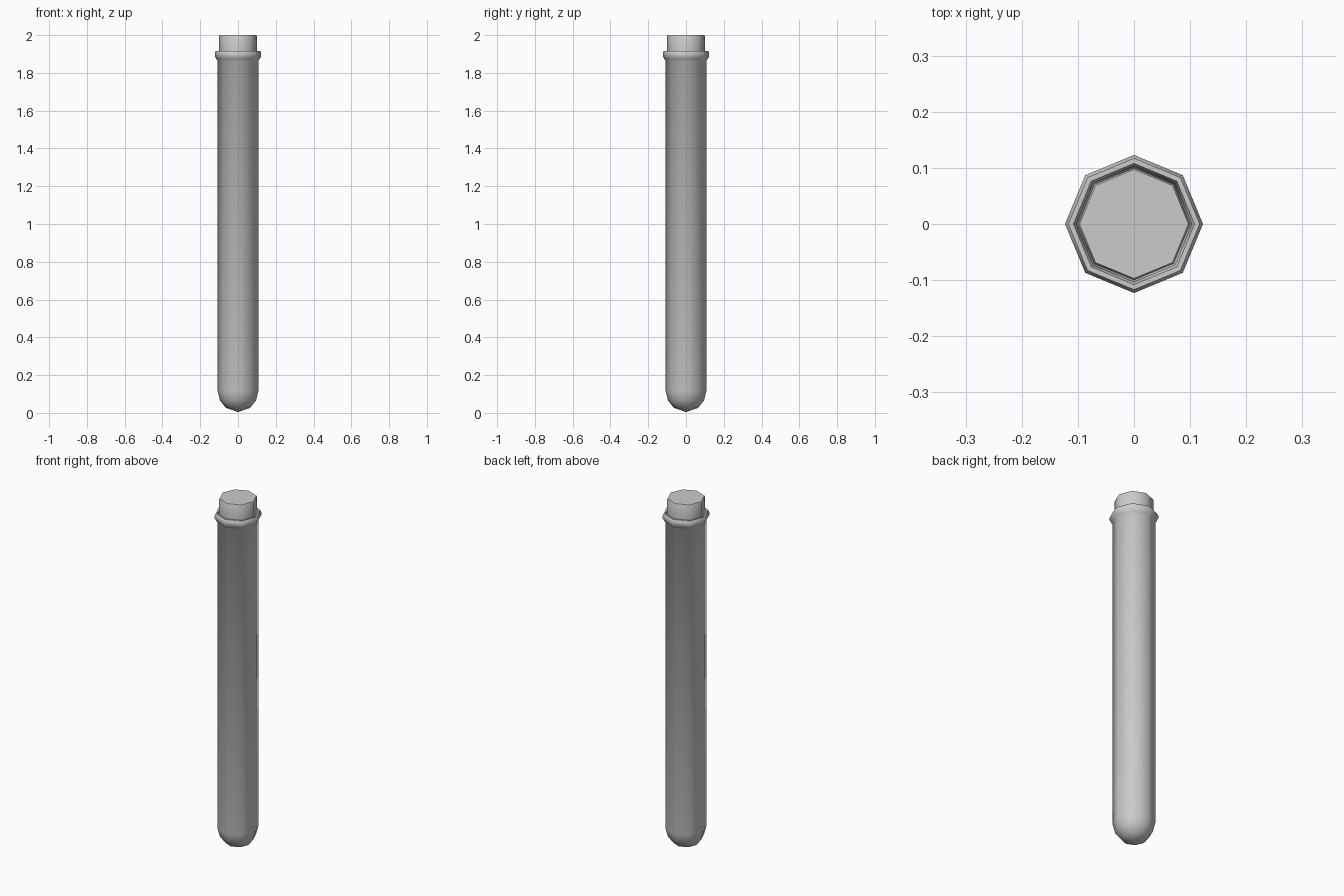
import bpy, bmesh, math

if "Cube" in bpy.data.objects:
    bpy.data.objects.remove(bpy.data.objects["Cube"])

SIDES = 8

def lathe(name, profile, angle):
    """Revolve an (r, z) profile about z; points with r = 0 become poles."""
    bm = bmesh.new()
    rings = []
    for r, z in profile:
        if r == 0:
            rings.append([bm.verts.new((0, 0, z))] * SIDES)
        else:
            rings.append([bm.verts.new((r * math.cos(2 * math.pi * i / SIDES),
                                        r * math.sin(2 * math.pi * i / SIDES), z))
                          for i in range(SIDES)])
    for a, b in zip(rings, rings[1:]):
        for i in range(SIDES):
            j = (i + 1) % SIDES
            bm.faces.new(list(dict.fromkeys((a[i], a[j], b[j], b[i]))))
    bmesh.ops.recalc_face_normals(bm, faces=bm.faces)
    mesh = bpy.data.meshes.new(name)
    bm.to_mesh(mesh)
    bm.free()
    obj = bpy.data.objects.new(name, mesh)
    bpy.context.collection.objects.link(obj)
    bpy.ops.object.select_all(action='DESELECT')
    obj.select_set(True)
    bpy.context.view_layer.objects.active = obj
    bpy.ops.object.shade_smooth_by_angle(angle=math.radians(angle))
    return obj

# Tube: rounded bottom, straight wall, rolled lip, inner wall
lathe("tube", [(0, 0.004), (0.064, 0.027), (0.095, 0.065), (0.108, 0.115),
               (0.108, 1.865), (0.114, 1.872), (0.123, 1.89), (0.123, 1.905),
               (0.117, 1.917), (0.108, 1.917), (0.103, 1.905),
               (0.102, 0.115), (0.089, 0.068), (0.06, 0.034), (0, 0.012)], 60)

# Stopper: plug seated in the neck
lathe("stopper", [(0, 1.78), (0.094, 1.78), (0.1, 1.91), (0.1, 1.994),
                  (0.097, 2.0), (0, 2.0)], 50)
